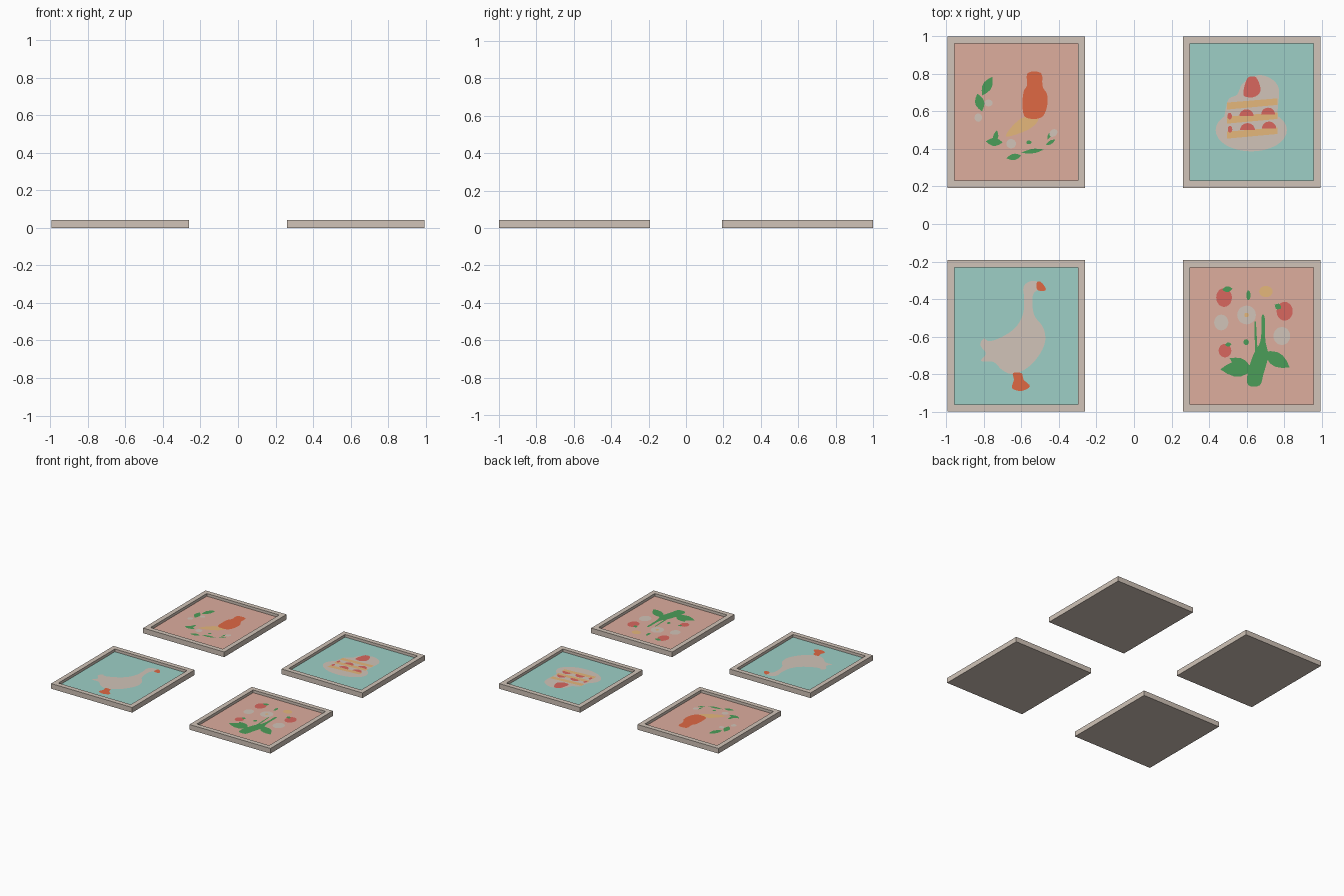
import bpy, bmesh, math
from mathutils import Vector

if "Cube" in bpy.data.objects:
    bpy.data.objects.remove(bpy.data.objects["Cube"])

def material(name, r, g, b):
    lin = lambda c: ((c / 255 + 0.055) / 1.055) ** 2.4
    m = bpy.data.materials.new(name)
    m.diffuse_color = (lin(r), lin(g), lin(b), 1)
    m.use_nodes = True
    m.node_tree.nodes["Principled BSDF"].inputs["Base Color"].default_value = m.diffuse_color
    return m

CREAM = material("cream", 209, 196, 184)
PINK = material("pink", 221, 173, 158)
TEAL = material("teal", 157, 207, 198)
ORANGE = material("orange", 223, 104, 68)
RED = material("red", 217, 103, 95)
GREEN = material("green", 75, 157, 88)
TAN = material("tan", 229, 183, 123)

HEIGHT, FLOOR, RIM = 0.042, 0.02, 0.055
W, D, CX, CY = 0.735, 0.808, 0.6275, 0.596

def finish(name, bm, mats):
    me = bpy.data.meshes.new(name)
    bm.to_mesh(me)
    bm.free()
    for m in mats:
        me.materials.append(m)
    ob = bpy.data.objects.new(name, me)
    bpy.context.collection.objects.link(ob)

def frame(name, sx, sy, back):
    """Tray-like frame: a box whose top is inset and sunk; the floor is coloured."""
    bm = bmesh.new()
    bmesh.ops.create_cube(bm, size=1)
    for v in bm.verts:
        v.co = Vector((sx * CX + v.co.x * W, sy * CY + v.co.y * D, (v.co.z + 0.5) * HEIGHT))
    bm.normal_update()
    top = max(bm.faces, key=lambda f: f.normal.z)
    bmesh.ops.inset_region(bm, faces=[top], thickness=RIM)
    ret = bmesh.ops.extrude_face_region(bm, geom=[top])
    for v in [g for g in ret["geom"] if isinstance(g, bmesh.types.BMVert)]:
        v.co.z = FLOOR
    for f in [g for g in ret["geom"] if isinstance(g, bmesh.types.BMFace)]:
        f.material_index = 1
    if top.is_valid:
        bm.faces.remove(top)
    bmesh.ops.recalc_face_normals(bm, faces=bm.faces)
    finish(name, bm, [CREAM, back])

def smooth(pts, n=4):
    """Closed Catmull-Rom outline through the points."""
    p, out = [Vector(q) for q in pts], []
    for i in range(len(p)):
        a, b, c, d = (p[(i + k) % len(p)] for k in (-1, 0, 1, 2))
        for j in range(n):
            t = j / n
            out.append(0.5 * (2 * b + (c - a) * t + (2 * a - 5 * b + 4 * c - d) * t * t
                              + (3 * b - a - 3 * c + d) * t ** 3))
    return out

def oval(x, y, rx, ry, deg=0, n=20):
    c, s = math.cos(math.radians(deg)), math.sin(math.radians(deg))
    pts = []
    for i in range(n):
        a = math.tau * i / n
        u, v = rx * math.cos(a), ry * math.sin(a)
        pts.append((x + u * c - v * s, y + u * s + v * c))
    return pts

def leaf(x0, y0, x1, y1, w):
    """Pointed leaf from one tip to the other."""
    a, b = Vector((x0, y0)), Vector((x1, y1))
    d = b - a
    side = Vector((-d.y, d.x)).normalized() * w
    up = [a + d * t + side * math.sin(math.pi * t) for t in (0, .2, .4, .6, .8, 1)]
    down = [a + d * t - side * math.sin(math.pi * t) for t in (.8, .6, .4, .2)]
    return up + down

def paint(name, layer, mat, *outlines):
    """Flat painted shapes lying just above the picture floor."""
    bm = bmesh.new()
    for i, pts in enumerate(outlines):
        z = FLOOR + 0.0008 * layer + 0.00005 * i
        f = bm.faces.new([bm.verts.new((p[0], p[1], z)) for p in pts])
        f.normal_update()
        if f.normal.z < 0:
            f.normal_flip()
    bmesh.ops.triangulate(bm, faces=bm.faces)
    finish(name, bm, [mat])

# frames
frame("bottle_picture_frame", -1, 1, PINK)
frame("cake_picture_frame", 1, 1, TEAL)
frame("goose_picture_frame", -1, -1, TEAL)
frame("bouquet_picture_frame", 1, -1, PINK)

# bottle picture
paint("bottle", 2, ORANGE, smooth([
    (-.567, .805), (-.495, .805), (-.488, .735), (-.463, .69), (-.463, .63),
    (-.485, .575), (-.53, .56), (-.585, .575), (-.594, .65), (-.587, .71), (-.57, .74)], 3))
paint("bottle_spill", 1, TAN, smooth([
    (-.585, .57), (-.51, .56), (-.56, .505), (-.68, .465), (-.65, .52)]))
paint("sprigs", 1, GREEN,
      leaf(-.81, .685, -.755, .785, .025), leaf(-.81, .60, -.835, .695, .025),
      leaf(-.79, .44, -.70, .435, .022), leaf(-.745, .43, -.73, .50, .014),
      leaf(-.68, .35, -.60, .365, .017), leaf(-.60, .38, -.48, .397, .012),
      oval(-.56, .435, .014, .01), leaf(-.47, .42, -.42, .45, .01),
      leaf(-.46, .45, -.445, .49, .008))
paint("small_blossoms", 2, CREAM, oval(-.775, .645, .022, .018), oval(-.83, .567, .02, .022),
      oval(-.655, .428, .026, .025), oval(-.43, .485, .024, .018, 40))

# cake picture
paint("plate", 1, CREAM, oval(.625, .5, .19, .113, 0, 32))
paint("cake_cream", 2, CREAM, smooth([
    (.5, .47), (.497, .65), (.55, .69), (.58, .75), (.66, .793), (.73, .775),
    (.772, .72), (.765, .60), (.76, .49)]))
band = lambda y: [(.495, y), (.765, y + .025), (.765, y + .06), (.495, y + .037)]
paint("sponge_layers", 3, TAN, band(.61), band(.535), band(.455))
dome = lambda x, y, r: [(x + r * math.cos(a * math.pi / 10), y + r * .95 * math.sin(a * math.pi / 10))
                        for a in range(11)]
paint("strawberry_slices", 4, RED, dome(.6, .575, .038), dome(.715, .585, .037),
      dome(.605, .5, .04), dome(.72, .51, .038), oval(.51, .575, .012, .018),
      oval(.512, .505, .012, .018))
paint("top_strawberry", 4, RED, smooth([
    (.583, .69), (.59, .74), (.61, .782), (.65, .782), (.672, .735), (.67, .70),
    (.64, .677), (.60, .677)]))

# goose picture
paint("goose_body", 1, CREAM, smooth([
    (-.565, -.31), (-.52, -.305), (-.50, -.34), (-.535, -.37), (-.542, -.42), (-.53, -.49),
    (-.485, -.55), (-.473, -.62), (-.50, -.69), (-.56, -.76), (-.64, -.80), (-.70, -.78),
    (-.75, -.735), (-.815, -.73), (-.79, -.69), (-.82, -.645), (-.80, -.61), (-.77, -.625),
    (-.70, -.60), (-.63, -.55), (-.592, -.48), (-.585, -.40), (-.59, -.34)]))
paint("goose_beak", 2, ORANGE, smooth([
    (-.517, -.31), (-.495, -.31), (-.47, -.345), (-.485, -.358), (-.517, -.348)]))
paint("goose_feet", 2, ORANGE, smooth([
    (-.645, -.795), (-.60, -.795), (-.588, -.83), (-.555, -.865), (-.60, -.89),
    (-.65, -.875), (-.64, -.83)]))

# bouquet picture
paint("strawberries", 1, RED, oval(.48, -.392, .042, .05), oval(.803, -.465, .043, .05),
      oval(.485, -.675, .034, .036))
paint("yellow_flower", 1, TAN, oval(.703, -.36, .036, .03))
paint("white_flowers", 1, CREAM, oval(.6, -.485, .05, .05), oval(.465, -.525, .038, .042),
      oval(.788, -.597, .045, .048))
paint("flower_centre", 2, TAN, oval(.6, -.485, .012, .012))
paint("strawberry_tops", 2, GREEN, leaf(.47, -.35, .525, -.345, .016),
      leaf(.75, -.43, .785, -.45, .016), leaf(.485, -.645, .52, -.64, .012))
paint("bouquet_stems", 2, GREEN, smooth([
    (.68, -.495), (.697, -.50), (.70, -.62), (.715, -.70), (.69, -.80), (.67, -.86),
    (.61, -.86), (.605, -.80), (.635, -.70), (.675, -.62)]),
    [(.642, -.52), (.65, -.52), (.66, -.70), (.645, -.70)])
paint("bouquet_leaves", 3, GREEN, leaf(.46, -.775, .645, -.77, .042),
      leaf(.51, -.715, .63, -.78, .03), leaf(.69, -.68, .83, -.765, .038),
      oval(.61, -.38, .011, .026), oval(.598, -.63, .014, .016))
